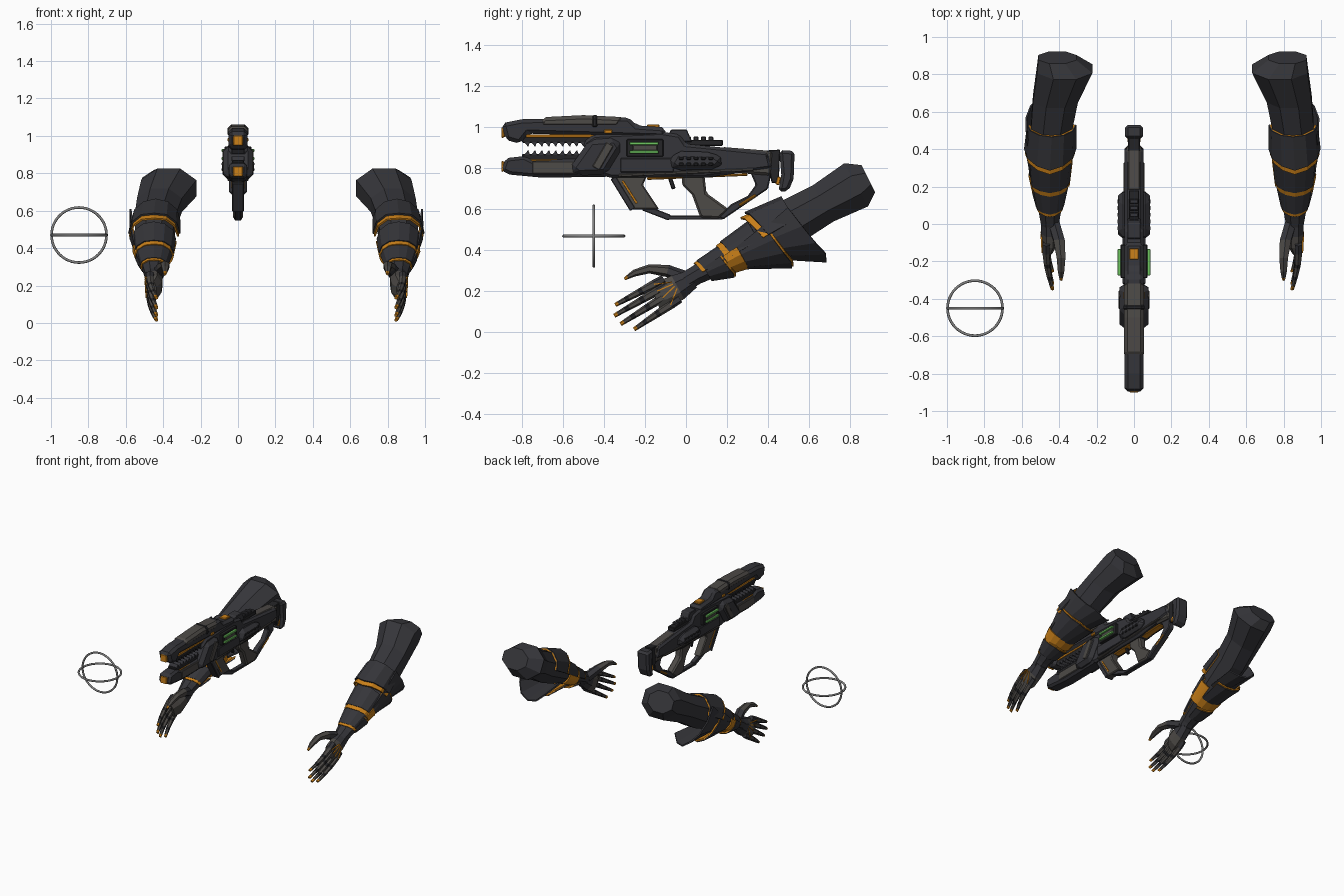
import bpy, bmesh, math
from mathutils import Vector

cube = bpy.data.objects.get("Cube")
if cube:
    bpy.data.objects.remove(cube, do_unlink=True)


def material(name, *rgb):
    made = bpy.data.materials.new(name)
    made.use_nodes = True
    made.diffuse_color = (*rgb, 1)
    made.node_tree.nodes["Principled BSDF"].inputs["Base Color"].default_value = (*rgb, 1)
    return made


DARK = material("charcoal armour", .036, .036, .042)
BLACK = material("near black", .018, .018, .02)
GREY = material("warm grey", .075, .069, .063)
ORANGE = material("orange", .6, .22, .01)
GREEN = material("green", .16, .58, .12)
STEEL = material("ring steel", .22, .22, .22)
ARM_PLANE = .205  # both arms mirror about this x


def finish(name, bm, materials, origin=0):
    bmesh.ops.recalc_face_normals(bm, faces=bm.faces)
    bmesh.ops.translate(bm, verts=bm.verts, vec=(-origin, 0, 0))
    mesh = bpy.data.meshes.new(name)
    bm.to_mesh(mesh)
    bm.free()
    for entry in materials:
        mesh.materials.append(entry)
    made = bpy.data.objects.new(name, mesh)
    made.location.x = origin
    bpy.context.collection.objects.link(made)
    return made


def prism(name, mat, half, *profile, bevel=.006):
    """Side profile of (y, z) points, extruded to both sides of the centre."""
    bm = bmesh.new()
    sides = [[bm.verts.new((x, y, z)) for y, z in profile] for x in (-half, half)]
    for side in sides:
        bm.faces.new(side)
    for k in range(len(profile)):
        bm.faces.new((sides[0][k - 1], sides[0][k], sides[1][k], sides[1][k - 1]))
    chamfer = finish(name, bm, [mat]).modifiers.new("chamfer", "BEVEL")
    chamfer.width, chamfer.segments = bevel, 1


def beam(name, mat, half, start, end, depth, taper=1, bevel=.004):
    """Straight bar between two (y, z) points, with an optional taper."""
    start, end = Vector(start), Vector(end)
    edge = (end - start).orthogonal().normalized() * depth / 2
    prism(name, mat, half, start + edge, end + edge * taper,
          end - edge * taper, start - edge, bevel=bevel)


def up_axis(stations, i):
    before, after = stations[max(i - 1, 0)], stations[min(i + 1, len(stations) - 1)]
    return Vector((0, after[2] - before[2], before[1] - after[1])).normalized()


def paired(made):
    made.modifiers.new("pair", "MIRROR")


def loft(name, stations, sides, materials):
    """Tube through (x, y, z, half width, half height); one material per span."""
    bm = bmesh.new()
    rings = []
    for i, (x, y, z, width, height) in enumerate(stations):
        up = up_axis(stations, i)
        angles = [math.tau * (k + .5) / sides for k in range(sides)]
        rings.append([bm.verts.new(Vector((x + width * math.cos(a), y, z))
                                   + up * height * math.sin(a)) for a in angles])
    last = len(materials) - 1
    for i, (ring, following) in enumerate(zip(rings, rings[1:])):
        for k in range(sides):
            face = bm.faces.new((ring[k - 1], ring[k], following[k], following[k - 1]))
            face.material_index = min(i, last)
    bm.faces.new(rings[0])
    bm.faces.new(rings[-1]).material_index = last
    paired(finish(name, bm, materials, ARM_PLANE))


# Arm: from shoulder cut to wrist
ARM = [(.82, .89, .75, .11, .08), (.78, .83, .72, .16, .13), (.83, .67, .63, .13, .11),
       (.85, .53, .55, .12, .12), (.86, .37, .46, .11, .1), (.86, .2, .36, .09, .07),
       (.86, .05, .28, .06, .05), (.86, 0, .25, .05, .05)]
loft("arm", ARM, 8, [DARK])


def arm_point(t, angle, wide, high):
    i = min(int(t), len(ARM) - 2)
    f = t - i
    x, y, z, width, height = [a + (b - a) * f for a, b in zip(ARM[i], ARM[i + 1])]
    up = up_axis(ARM, i).lerp(up_axis(ARM, i + 1), f)
    return Vector((x + width * wide * math.cos(angle), y, z)) + up * height * high * math.sin(angle)


def shell(name, mat, span, arc, scale, wide, high, peak=0):
    """Curved plate over part of the arm, flaring to a pointed far edge."""
    bm = bmesh.new()
    rows = []
    steps = 6
    for k in range(steps + 1):
        angle = math.radians(arc[0] + (arc[1] - arc[0]) * k / steps)
        tip = span[1] + peak * (1 - abs(2 * k / steps - 1))
        rows.append((bm.verts.new(arm_point(span[0], angle, scale, scale)),
                     bm.verts.new(arm_point(tip, angle, wide, high))))
    for row, following in zip(rows, rows[1:]):
        bm.faces.new((*row, *reversed(following)))
    made = finish(name, bm, [mat], ARM_PLANE)
    made.modifiers.new("thickness", "SOLIDIFY").thickness = .01
    paired(made)


def armour(name, span, arc, wide, high, peak, show):
    """Dark shell with an orange liner showing past its far edge."""
    toward = math.copysign(1, span[1] - span[0])
    shell(name, DARK, span, arc, 1.1, wide, high, peak * toward)
    longer = (span[0], span[1] + toward * show)
    shell(name + "_trim", ORANGE, longer, arc, 1.04, wide - .04, high - .05, peak * toward)


# Forearm armour: top plates flare to the hand, guards flare to the elbow
TOP, UNDER = (0, 180), (-135, 15)
armour("elbow_top_plate", (3, 3.8), TOP, 1.25, 1.55, peak=.25, show=.16)
armour("forearm_top_plate", (4.1, 4.85), TOP, 1.15, 1.25, peak=.1, show=.15)
armour("wrist_top_plate", (5, 5.7), TOP, 1.1, 1.15, peak=.1, show=.1)
shell("elbow_guard", DARK, (4.1, 3), UNDER, 1.1, 1.2, 2.2, peak=-.3)
armour("forearm_guard", (4.8, 3.8), UNDER, 1.2, 1.9, peak=.15, show=.06)
armour("wrist_guard", (5.7, 5.15), UNDER, 1.15, 1.45, peak=.1, show=.06)
shell("under_forearm_band", ORANGE, (4.65, 5.05), UNDER, 1.2, 1.15, 1.15)
shell("inner_forearm_panel", ORANGE, (4.2, 5), (180, 225), 1.06, 1.06, 1.06)

# Hand: palm, four fingers spread by rule, and thumb
loft("palm", [(.86, .03, .26, .05, .05), (.86, -.04, .22, .05, .07),
              (.86, -.1, .19, .045, .075), (.87, -.15, .17, .025, .06)], 8, [DARK, GREY])
SPANS = [DARK, GREY, BLACK, GREY, BLACK, GREY, ORANGE]
STOPS = (-.25, 0, .3, .4, .65, .75, .92, 1)
for i, finger in enumerate(("index", "middle", "ring", "little")):
    across = i / 3
    bulge = math.sin(math.pi * across) * .03
    knuckle = Vector((.88, -.155 + .08 * across - bulge / 2, .235 - .1 * across))
    fan = math.radians(28 + 2 * i)
    reach = Vector((-.02, -math.cos(fan), -math.sin(fan))) * (.215 + bulge)
    path = []
    for stop in STOPS:
        x, y, z = knuckle + reach * stop
        radius = .022 - .012 * max(stop, 0)
        path.append((x - .03 * stop * stop, y, z, radius, radius))
    loft(finger + "_finger", path, 6, SPANS)
    wrist = Vector((.9, -.03, .25)).lerp(knuckle, .3)
    loft(finger + "_tendon", [(.905, wrist.y, wrist.z, .006, .004),
                              (.9, knuckle.y, knuckle.z, .006, .004)], 4, [ORANGE])
loft("thumb", [(.84, .01, .26, .035, .035), (.81, -.09, .3, .035, .03), (.8, -.18, .31, .027, .022),
               (.8, -.25, .29, .02, .017), (.8, -.285, .27, .012, .01), (.8, -.3, .26, .007, .007)],
     6, [DARK, GREY, GREY, GREY, ORANGE])

# Rifle: upper and lower jaws
prism("upper_jaw", DARK, .05, (-.9, 1.02), (-.8, 1.04), (-.28, 1.05), (-.24, 1.01), (-.1, 1),
      (-.1, .95), (-.77, .97), (-.81, .92), (-.88, .94), bevel=.018)
prism("lower_jaw", DARK, .048, (-.9, .79), (-.88, .85), (-.79, .86), (-.75, .84), (-.45, .85),
      (-.36, .76), (-.7, .755), (-.86, .77), bevel=.015)
prism("upper_jaw_cover", GREY, .053, (-.72, 1), (-.7, 1.05), (-.5, 1.06), (-.3, 1.05), (-.33, 1),
      bevel=.018)
beam("lower_jaw_cover", GREY, .052, (-.75, .805), (-.5, .805), depth=.06)
beam("cover_band", BLACK, .056, (-.47, 1.025), (-.42, 1.025), depth=.07, bevel=.018)
for jaw, gum, muzzle, bite in (("upper", .945, .975, -1), ("lower", .85, .81, 1)):
    beam(jaw + "_gum", BLACK, .032, (-.8, gum), (-.45, gum), depth=.04)
    line = gum - bite * .014
    beam(jaw + "_gum_glow", ORANGE, .036, (-.78, line), (-.45, line), depth=.014, bevel=.002)
    prism(jaw + "_muzzle_glow", ORANGE, .028, (-.9, muzzle - .03), (-.9, muzzle + .03),
          (-.85, muzzle))
    for i in range(10):
        y = -.79 + i * .034
        root = gum + bite * .015
        prism(jaw + "_tooth", DARK, .034, (y, root), (y + .03, root), (y + .02, root + bite * .025),
              bevel=.001)

# Receiver and side details
prism("receiver", DARK, .05, (-.5, .93), (-.45, .965), (-.12, .98), (-.03, .965), (0, .92),
      (.4, .88), (.42, .8), (.1, .755), (-.37, .755), (-.48, .79), bevel=.014)
prism("cheek", DARK, .078, (-.57, .8), (-.47, .94), (-.34, .95), (-.31, .9), (-.39, .77),
      (-.53, .765), bevel=.025)
beam("cheek_strip", GREY, .083, (-.44, .8), (-.37, .92), depth=.04)
beam("side_panel", DARK, .062, (-.32, .815), (-.06, .815), depth=.07)
beam("lower_rail", GREY, .056, (-.33, .765), (.33, .795), depth=.015)
beam("cell_frame", BLACK, .072, (-.29, .9), (-.11, .9), depth=.085)
beam("cell_core", GREY, .078, (-.26, .9), (-.14, .9), depth=.03)
for z in (.88, .922):
    beam("glow_strip", GREEN, .087, (-.275, z), (-.135, z), depth=.015, bevel=.002)
prism("rear_bulge", DARK, .085, (-.09, .82), (-.05, .885), (.13, .88), (.19, .84), (.15, .795),
      (-.05, .79), bevel=.03)
for i in range(5):
    y = -.035 + i * .036
    for z in (.82, .85):
        beam("vent", BLACK, .089, (y, z), (y + .024, z), depth=.016)
    beam("rail_rib", DARK, .024, (y, .943), (y + .024, .943), depth=.026)

# Top rail and sights
beam("top_rail", BLACK, .028, (-.04, .925), (.18, .925), depth=.03)
beam("top_glow", ORANGE, .025, (-.19, .995), (-.13, .995), depth=.04)
beam("front_hinge", ORANGE, .056, (-.4, .98), (-.36, .98), depth=.02)
beam("rear_sight", DARK, .035, (-.035, .93), (-.035, .99), depth=.13, taper=.6)

# Stock and butt
beam("stock", GREY, .04, (.17, .845), (.42, .825), depth=.12, bevel=.012)
beam("stock_cover", DARK, .046, (.15, .86), (.4, .84), depth=.05)
beam("butt_hinge", BLACK, .032, (.425, .89), (.435, .73), depth=.07, taper=.5)
beam("butt_glow", ORANGE, .034, (.445, .72), (.455, .76), depth=.02)
prism("butt_plate", DARK, .048, (.455, .89), (.53, .885), (.525, .75), (.5, .69), (.45, .685),
      (.465, .77), bevel=.015)

# Grip and guard loops
prism("front_strut", GREY, .028, (-.37, .765), (-.19, .765), (-.21, .72), (-.13, .6), (-.27, .6))
beam("strut_edge", DARK, .031, (-.355, .755), (-.26, .6), depth=.03)
beam("strut_glow", ORANGE, .03, (-.31, .74), (-.24, .63), depth=.01, bevel=.001)
beam("guard_front", DARK, .018, (-.21, .61), (-.08, .56), depth=.03)
beam("guard_bar", DARK, .018, (-.1, .56), (.18, .56), depth=.02)
prism("grip", GREY, .028, (-.02, .765), (.09, .765), (.1, .68), (.21, .6), (.16, .555),
      (.07, .56), (.03, .67), (-.02, .72), bevel=.01)
prism("rear_strut", DARK, .022, (.16, .565), (.22, .625), (.3, .665), (.34, .72), (.31, .79),
      (.42, .79), (.4, .7), (.18, .55))
beam("loop_glow", ORANGE, .026, (.26, .62), (.34, .67), depth=.012)
beam("grip_glow", ORANGE, .024, (-.19, .75), (.3, .77), depth=.012)
beam("trigger", BLACK, .01, (-.08, .76), (-.06, .7), depth=.02)

# Pair of crossed rings
for name, tilt in (("flat_ring", 0), ("upright_ring", math.pi / 2)):
    bpy.ops.mesh.primitive_torus_add(major_segments=48, minor_segments=16, major_radius=.147,
                                     minor_radius=.007, location=(-.85, -.45, .47),
                                     rotation=(tilt, 0, 0))
    ring = bpy.context.object
    ring.name = name
    ring.data.materials.append(STEEL)
    bpy.ops.object.shade_smooth_by_angle()
